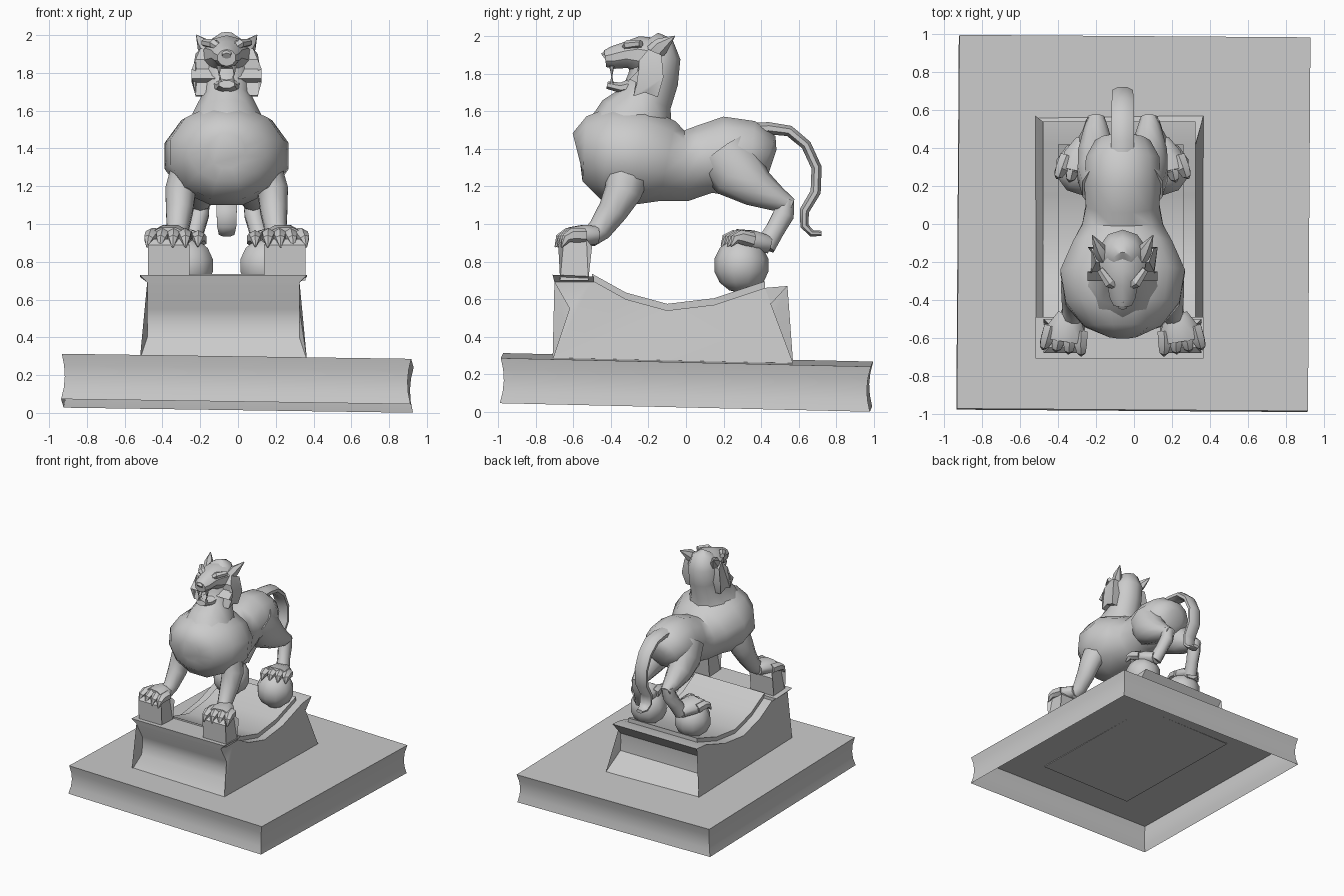
import bpy
import bmesh
import math
from mathutils import Vector

cube = bpy.data.objects.get("Cube")
if cube:
    bpy.data.objects.remove(cube, do_unlink=True)

stone = bpy.data.materials.new("grey_stone")
stone.use_nodes = True
stone.diffuse_color = (0.6, 0.6, 0.6, 1)
stone.node_tree.nodes["Principled BSDF"].inputs["Base Color"].default_value = stone.diffuse_color

CENTRE = -0.06  # middle plane of the animal
SIDES = {"left": 1, "right": -1}


def finish(name, bm, angle=30):
    """Turn a bmesh into a shaded, coloured object."""
    bmesh.ops.recalc_face_normals(bm, faces=bm.faces)
    mesh = bpy.data.meshes.new(name)
    bm.to_mesh(mesh)
    bm.free()
    mesh.materials.append(stone)
    obj = bpy.data.objects.new(name, mesh)
    bpy.context.collection.objects.link(obj)
    bpy.ops.object.select_all(action="DESELECT")
    obj.select_set(True)
    bpy.context.view_layer.objects.active = obj
    bpy.ops.object.shade_smooth_by_angle(angle=math.radians(angle))
    return obj


def skin(bm, rings, caps=(True, True)):
    """Join rings of points with quads and optional end caps."""
    loops = [[bm.verts.new(p) for p in ring] for ring in rings]
    for a, b in zip(loops, loops[1:]):
        for i in range(len(a)):
            j = (i + 1) % len(a)
            bm.faces.new((a[i], a[j], b[j], b[i]))
    for wanted, loop in zip(caps, (loops[0], loops[-1])):
        if wanted:
            bm.faces.new(loop)


def loft(name, rows, mirror=1, sides=10, angle=55):
    """Elliptical tube through rows of (x, y, z, half width, half depth)."""
    path = [Vector((CENTRE + mirror * r[0], r[1], r[2])) for r in rows]
    rings = []
    for i, row in enumerate(rows):
        tangent = (path[min(i + 1, len(path) - 1)] - path[max(i - 1, 0)]).normalized()
        across = Vector((1, 0, 0))
        across = (across - tangent * tangent.dot(across)).normalized()
        up = across.cross(tangent)
        turns = [math.tau * (k + 0.5) / sides for k in range(sides)]
        rings.append([path[i] + across * row[3] * math.cos(t) + up * row[4] * math.sin(t)
                      for t in turns])
    bm = bmesh.new()
    skin(bm, rings)
    return finish(name, bm, angle)


def spine(name, rows, **options):
    """Loft on the middle plane from (y, z, half width, half depth)."""
    return loft(name, [(0, *row) for row in rows], **options)


def prism(name, outline, inner, outer, flare=lambda z: 0, angle=30):
    """Side outline in (y, z) pushed from one x to another."""
    bm = bmesh.new()
    skin(bm, [[(x + d * flare(z), y, z) for y, z in outline]
              for x, d in ((inner, -1), (outer, 1))])
    bmesh.ops.triangulate(bm, faces=[f for f in bm.faces if len(f.verts) > 4])
    return finish(name, bm, angle)


# Broad ground slab: hollow below, gently waisted walls, slightly askew
def rectangle(scale, z):
    return [(x * 0.925 * scale, y * 0.985 * scale, z)
            for x, y in ((-1, -1), (1, -1), (1, 1), (-1, 1))]


bm = bmesh.new()
waist = (1, 0.986, 0.981, 0.986, 1)
skin(bm, [rectangle(s, 0.06 * i) for i, s in enumerate(waist)], caps=(False, True))
slab = finish("ground_slab", bm, 40)
slab.rotation_euler = (-0.023, 0.0145, -0.007)
slab.location = (-0.005, 0, 0.037)

# Pedestal with hollowed ends and a sagging top
dip = [(-0.5, 0.7), (-0.32, 0.6), (-0.1, 0.54), (0.15, 0.57), (0.42, 0.66)]
front_end = [(-0.71, 0.28), (-0.63, 0.4), (-0.615, 0.48), (-0.62, 0.55), (-0.7, 0.69), (-0.7, 0.7)]
back_end = [(0.54, 0.67), (0.43, 0.55), (0.425, 0.48), (0.43, 0.4), (0.57, 0.26)]
prism("pedestal", front_end + dip + back_end, -0.48, 0.325,
      lambda z: 0.04 if z < 0.35 else 0)

# Raised saddle inside the sagging top, and the ledge at the front
raised = [(y, z + 0.035) for y, z in dip]
prism("saddle", raised + [(y, z - 0.03) for y, z in reversed(dip)], -0.4, 0.26)
prism("front_ledge", [(-0.7, 0.69), (-0.71, 0.73), (-0.49, 0.72), (-0.49, 0.69)],
      -0.48, 0.325, lambda z: 0.04 if z > 0.7 else 0)

# Barrel chest, waist and rump
spine("torso", [
    (-0.58, 1.39, 0.1, 0.1), (-0.54, 1.4, 0.21, 0.18), (-0.42, 1.38, 0.31, 0.26),
    (-0.25, 1.36, 0.34, 0.27), (-0.1, 1.335, 0.27, 0.225), (0, 1.31, 0.22, 0.195),
    (0.1, 1.345, 0.2, 0.19), (0.22, 1.36, 0.21, 0.22), (0.35, 1.37, 0.2, 0.185),
    (0.43, 1.34, 0.15, 0.14), (0.46, 1.33, 0.07, 0.07)], sides=12)

# Neck rising into the back of the skull
spine("neck", [
    (-0.3, 1.46, 0.24, 0.24), (-0.26, 1.58, 0.18, 0.2), (-0.21, 1.67, 0.135, 0.14),
    (-0.175, 1.77, 0.13, 0.135), (-0.16, 1.88, 0.13, 0.13), (-0.17, 1.96, 0.1, 0.1),
    (-0.19, 1.99, 0.05, 0.05)])

# Head: upper skull and muzzle, lower jaw, nose, brows and fangs
spine("muzzle", [
    (-0.43, 1.88, 0.05, 0.045), (-0.39, 1.885, 0.07, 0.06), (-0.32, 1.9, 0.085, 0.07),
    (-0.26, 1.9, 0.12, 0.1), (-0.15, 1.88, 0.14, 0.11)], angle=35)
spine("lower_jaw", [
    (-0.42, 1.74, 0.045, 0.022), (-0.35, 1.725, 0.06, 0.03), (-0.28, 1.735, 0.08, 0.045),
    (-0.17, 1.77, 0.1, 0.07)], sides=8, angle=35)
spine("nose", [(-0.44, 1.89, 0.025, 0.02), (-0.4, 1.92, 0.04, 0.022)], sides=6)

for side, s in SIDES.items():
    loft(side + "_brow", [(0.03, -0.33, 1.935, 0.02, 0.015), (0.07, -0.31, 1.955, 0.03, 0.025),
                          (0.12, -0.24, 1.96, 0.02, 0.02)], s, 6, 30)
    loft(side + "_upper_fang", [(0.04, -0.395, 1.84, 0.014, 0.014),
                                (0.04, -0.395, 1.785, 0.002, 0.002)], s, 6)
    loft(side + "_lower_fang", [(0.035, -0.395, 1.74, 0.012, 0.012),
                                (0.035, -0.395, 1.79, 0.002, 0.002)], s, 6)
    # Pointed ear
    loft(side + "_ear", [(0.1, -0.17, 1.91, 0.04, 0.05), (0.125, -0.13, 1.95, 0.035, 0.045),
                         (0.16, -0.06, 2, 0.003, 0.003)], s, 6, 35)
    # Jagged cheek ruff, thinning towards its edge
    ruff = [(-0.2, 1.93), (-0.25, 1.87), (-0.25, 1.82), (-0.3, 1.77), (-0.26, 1.75),
            (-0.28, 1.68), (-0.22, 1.7), (-0.15, 1.675), (-0.12, 1.78), (-0.13, 1.9)]
    prism(side + "_cheek_ruff", ruff, CENTRE + s * 0.08, CENTRE + s * 0.165,
          lambda z: s * (0.02 if 1.72 < z < 1.83 else -0.025 if z > 1.9 else 0))

# Flattened tail hanging in a hook
spine("tail", [
    (0.33, 1.5, 0.065, 0.04), (0.44, 1.51, 0.065, 0.035), (0.55, 1.495, 0.065, 0.032),
    (0.64, 1.42, 0.062, 0.03), (0.695, 1.3, 0.06, 0.03), (0.69, 1.17, 0.06, 0.03),
    (0.63, 1.07, 0.058, 0.028), (0.63, 0.99, 0.055, 0.024), (0.67, 0.95, 0.045, 0.02),
    (0.72, 0.95, 0.03, 0.015)], sides=8)


def paw(name, heel, toe, mirror):
    """Broad foot with four clawed toes."""
    heel, toe = Vector(heel), Vector(toe)
    ahead = (toe - heel).normalized()
    across = ahead.cross(Vector((0, 0, 1)))
    drop = Vector((0, 0, 0.045))
    loft(name, [(*heel, 0.06, 0.05), (*heel.lerp(toe, 0.5), 0.105, 0.06),
                (*toe, 0.1, 0.045)], mirror, 8)
    for i in range(4):
        step = across * (i - 1.5) * 0.06
        stops = [(toe - ahead * 0.07 + step * 0.9, 0.04), (toe + step, 0.038),
                 (toe + ahead * 0.035 + step * 1.1 - drop * 0.4, 0.027),
                 (toe + ahead * 0.06 + step * 1.15 - drop * 1.4, 0.004)]
        loft(f"{name}_toe_{i + 1}", [(*p, r, r) for p, r in stops], mirror, 6, 35)


for side, s in SIDES.items():
    # Foreleg standing on a block
    loft(side + "_foreleg", [
        (0.2, -0.31, 1.28, 0.1, 0.12), (0.245, -0.335, 1.17, 0.085, 0.1),
        (0.25, -0.39, 1.07, 0.075, 0.08), (0.26, -0.46, 0.97, 0.06, 0.065),
        (0.28, -0.52, 0.92, 0.06, 0.05)], s)
    paw(side + "_front_paw", (0.285, -0.47, 0.94), (0.31, -0.62, 0.94), s)
    block = [(-0.67, 0.7), (-0.68, 0.89), (-0.65, 0.92), (-0.53, 0.92), (-0.5, 0.88), (-0.52, 0.7)]
    middle = CENTRE + s * 0.307
    prism(side + "_paw_block", block, middle - 0.11, middle + 0.11,
          lambda z: -0.03 if z > 0.9 else 0)

    # Hind leg with a backward hock
    loft(side + "_thigh", [
        (0.09, 0.2, 1.38, 0.13, 0.16), (0.12, 0.28, 1.27, 0.125, 0.155),
        (0.14, 0.38, 1.19, 0.1, 0.105), (0.14, 0.49, 1.13, 0.07, 0.065),
        (0.14, 0.565, 1.1, 0.045, 0.035)], s)
    loft(side + "_shin", [
        (0.14, 0.535, 1.13, 0.055, 0.045), (0.145, 0.52, 1.05, 0.055, 0.06),
        (0.165, 0.475, 0.97, 0.05, 0.055), (0.19, 0.42, 0.88, 0.055, 0.06)], s, 8)
    paw(side + "_hind_paw", (0.19, 0.44, 0.89), (0.235, 0.27, 0.93), s)

    # Faceted ball under the hind paw
    bm = bmesh.new()
    bmesh.ops.create_uvsphere(bm, u_segments=10, v_segments=7, radius=0.148)
    ball = finish(side + "_ball", bm, 50)
    ball.location = (CENTRE + s * 0.21, 0.295, 0.78)
